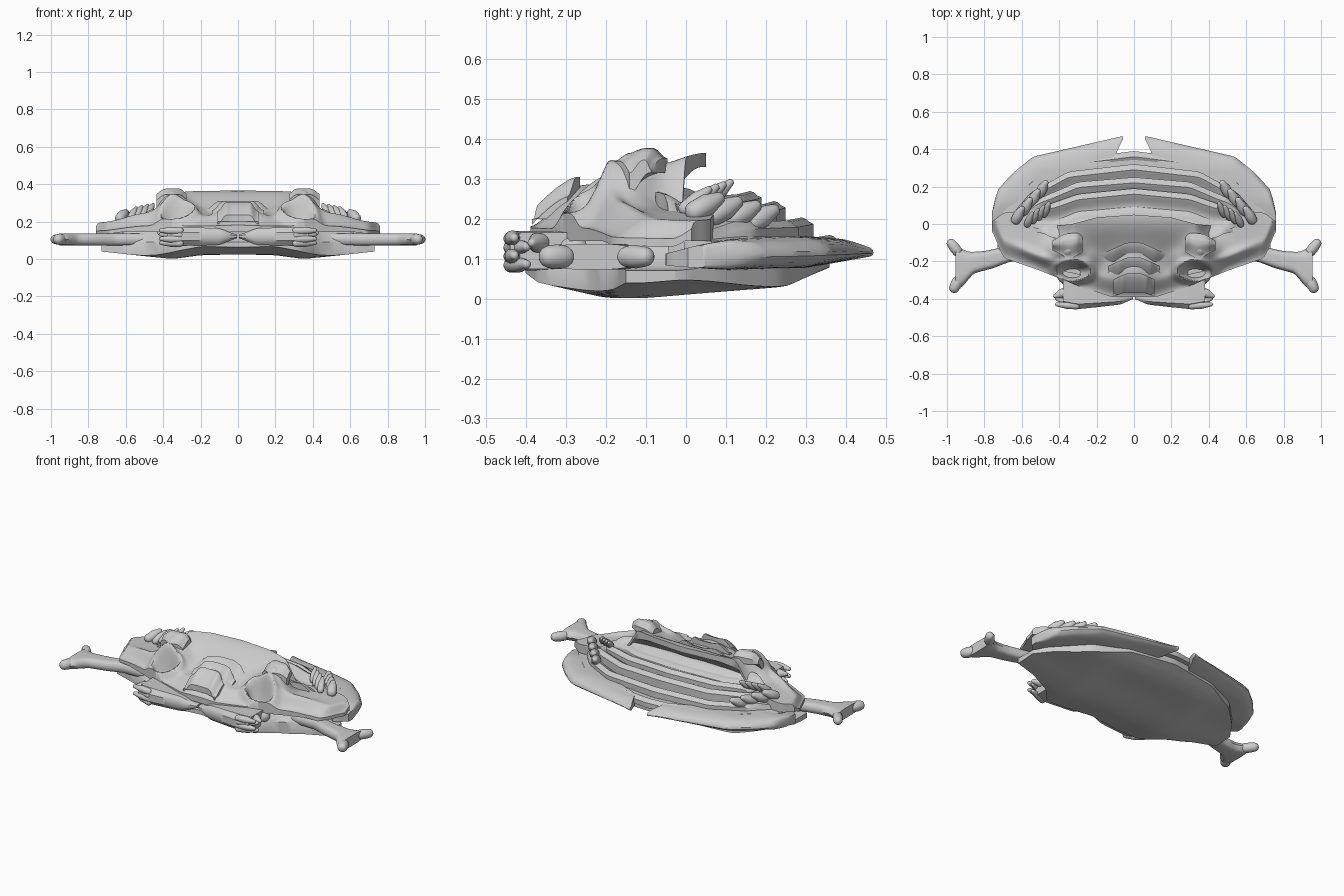
import bpy, bmesh, math
from mathutils import Vector

if "Cube" in bpy.data.objects:
    bpy.data.objects.remove(bpy.data.objects["Cube"])

stone = bpy.data.materials.new("plain_grey")
stone.use_nodes = True
stone.diffuse_color = (0.6, 0.6, 0.6, 1)
stone.node_tree.nodes["Principled BSDF"].inputs["Base Color"].default_value = (0.6, 0.6, 0.6, 1)


def interp(pts, t):
    for (a, p), (b, q) in zip(pts, pts[1:]):
        if t <= b:
            return p + (q - p) * max(0, t - a) / (b - a)
    return pts[-1][1]


def curve(*pts):
    # softened piecewise profile
    return lambda t: sum(interp(pts, t + k * 0.012) for k in (-1, 0, 1)) / 3


def smooth(t):
    t = min(1, max(0, t))
    return t * t * (3 - 2 * t)


def bump(x, y, cx, cy, sx, sy):
    return math.exp(-((x - cx) / sx) ** 2 - ((y - cy) / sy) ** 2)


def finish(name, bm, angle=40, mirror=False):
    bmesh.ops.remove_doubles(bm, verts=bm.verts, dist=0.0001)
    bmesh.ops.recalc_face_normals(bm, faces=bm.faces)
    me = bpy.data.meshes.new(name)
    bm.to_mesh(me)
    bm.free()
    ob = bpy.data.objects.new(name, me)
    bpy.context.collection.objects.link(ob)
    me.materials.append(stone)
    if mirror:
        ob.modifiers.new("mirror", "MIRROR")
    bpy.ops.object.select_all(action="DESELECT")
    ob.select_set(True)
    bpy.context.view_layer.objects.active = ob
    bpy.ops.object.shade_smooth_by_angle(angle=math.radians(angle))


def shell(name, x0, x1, front, back, top, bottom, nx=48, ny=16, mirror=False):
    # closed solid between two plan curves and two height functions
    bm = bmesh.new()
    sheets = []
    for height in (top, bottom):
        sheet = []
        for i in range(nx + 1):
            x = x0 + (x1 - x0) * i / nx
            f, b = front(abs(x)), back(abs(x))
            sheet.append([bm.verts.new((x, f + (b - f) * j / ny, height(abs(x), f + (b - f) * j / ny, j / ny)))
                          for j in range(ny + 1)])
        for i in range(nx):
            for j in range(ny):
                bm.faces.new((sheet[i][j], sheet[i + 1][j], sheet[i + 1][j + 1], sheet[i][j + 1]))
        sheets.append(sheet)
    t, b = sheets
    for k in (0, ny):
        for i in range(nx):
            bm.faces.new((t[i][k], t[i + 1][k], b[i + 1][k], b[i][k]))
    for k in (0, nx):
        for j in range(ny):
            bm.faces.new((t[k][j], t[k][j + 1], b[k][j + 1], b[k][j]))
    finish(name, bm, mirror=mirror)


def blob(name, start, end, r0, r1):
    # rounded tapering finger, mirrored to both sides
    bm = bmesh.new()
    a, b = Vector(start), Vector(end)
    axis = b - a
    rot = axis.to_track_quat("Z", "Y").to_matrix()
    bmesh.ops.create_uvsphere(bm, u_segments=14, v_segments=10, radius=1)
    for v in bm.verts:
        r = r1 if v.co.z > 0 else r0
        v.co = a + axis * (0.5 + 0.5 * max(-1, min(1, v.co.z * 3))) + rot @ (v.co * r)
    finish(name, bm, 60, True)


# lower jaw and flat underside
low_front = curve((0, -0.37), (0.2, -0.405), (0.34, -0.37), (0.44, -0.25), (0.58, -0.18), (0.73, -0.15))
low_back = curve((0, 0.36), (0.3, 0.325), (0.5, 0.24), (0.65, 0.09), (0.73, -0.03))
keel_y = curve((-0.42, 0.05), (-0.2, 0.0), (-0.1, 0.0), (0.25, 0.03), (0.36, 0.08))
keel_x = curve((0, 0.025), (0.2, 0.02), (0.35, 0.0), (0.5, 0.015), (0.73, 0.04))
low_top = curve((0, 0.15), (0.61, 0.15), (0.66, 0.08), (0.73, 0.07))


def low_lip(x, y, v):
    lip = min(0.09, low_top(x))
    return lip + (low_top(x) - lip) * smooth(v * 8)


shell("lower_jaw", -0.73, 0.73, low_front, low_back, low_lip,
      lambda x, y, v: max(0, min(keel_y(y) + keel_x(x) * smooth((0.3 - y) / 0.3), 0.08, low_lip(x, y, v) - 0.01)))

# skull with snout slope, brows and ringed eye hollows
head_front = curve((0, -0.39), (0.12, -0.39), (0.3, -0.33), (0.5, -0.25), (0.7, -0.18), (0.76, -0.03))
head_back = curve((0, 0.05), (0.2, 0.035), (0.33, 0.0), (0.42, -0.01), (0.5, 0.03), (0.6, 0.07), (0.7, 0.06), (0.76, 0.01))


def head_top(x, y, v):
    z = 0.175 + 0.045 * smooth((y - head_front(x)) / 0.1) - 0.025 * smooth((x - 0.5) / 0.26)
    z += 0.145 * smooth((y + 0.26) / 0.31) * (1 - smooth((x - 0.32) / 0.12))
    z += 0.065 * bump(x, y, 0, -0.25, 0.13, 0.09)
    z += 0.11 * bump(x, y, 0.365, -0.15, 0.085, 0.07) + 0.03 * bump(x, y, 0.24, -0.19, 0.05, 0.05)
    eye = math.hypot((x - 0.325) / 0.088, (y + 0.25) / 0.052)
    z += 0.04 * math.exp(-((eye - 1.05) / 0.35) ** 2) - 0.085 * math.exp(-(eye / 0.75) ** 4)
    z += 0.025 * bump(x, y, 0.52, -0.17 + (x - 0.52) * 0.4, 0.11, 0.03)
    return min(z, 0.368)


def head_bottom(x, y, v):
    slab = 1 - smooth((x - 0.38) / 0.08)
    return 0.145 + min(0.185 * smooth((y + 0.13) / 0.17) * slab, head_top(x, y, v) - 0.165)


shell("skull", -0.76, 0.76, head_front, head_back, head_top, head_bottom, 144, 56)

# chevron plates down the snout
for k, (y, z, w) in enumerate(((-0.10, 0.31, 0.18), (-0.18, 0.31, 0.14), (-0.265, 0.305, 0.11))):
    shell("snout_plate_%d" % k, -w, w,
          lambda x: y - 0.10 - 0.3 * max(0, x - 0.04), lambda x: y - 0.45 * max(0, x - 0.04),
          lambda x, yy, v: z - 0.07 * (1 - v) ** 1.4 - 0.05 * smooth((x - w * 0.55) / (w * 0.45)),
          lambda x, yy, v: 0.2, 24, 10)

# blunt brow lobes tilted up to the rear, growing out of the skull
brow_round = curve((0.275, 0), (0.29, 0.7), (0.31, 1), (0.39, 1), (0.415, 0.7), (0.435, 0))
shell("brow_lobe", 0.275, 0.435,
      curve((0.275, -0.15), (0.34, -0.19), (0.435, -0.14)),
      curve((0.275, -0.065), (0.30, -0.045), (0.38, -0.055), (0.435, -0.09)),
      lambda x, y, v: 0.31 + 0.035 * brow_round(x) + 0.032 * smooth(v * 1.6) - 0.025 * smooth((v - 0.75) / 0.25),
      lambda x, y, v: 0.26 + 0.055 * smooth(v * 1.1), 24, 16, True)

# overlapping arched ribs stepping down to the rear
ribs = (
    (0.278, 0.57, curve((0, 0.19), (0.3, 0.16), (0.47, 0.1), (0.57, 0.02))),
    (0.253, 0.62, curve((0, 0.25), (0.3, 0.225), (0.5, 0.14), (0.62, 0.04))),
    (0.212, 0.67, curve((0, 0.32), (0.35, 0.28), (0.55, 0.17), (0.67, 0.03))),
    (0.168, 0.70, curve((0, 0.39), (0.35, 0.345), (0.52, 0.28), (0.65, 0.13), (0.70, 0.07))))
for k, (z, w, back) in enumerate(ribs):
    shell("arched_rib_%d" % k, -w, w,
          lambda x: back(x) - 0.2 + 0.12 * smooth((x / w - 0.7) / 0.3), back,
          lambda x, y, v: z - 0.04 * math.sin(math.pi * v) ** 2 * (1 - smooth((x - 0.45) / 0.1))
          - 0.025 * smooth((v - 0.84) / 0.16) - 0.015 * x / w - (z - 0.15) * 0.5 * smooth((x / w - 0.8) / 0.2),
          lambda x, y, v: 0.11 + 0.3 * (z - 0.16) * smooth(v), 48, 20)

# rear rim plates, thinning to a blade at the edge
rim_front = curve((0.06, 0.46), (0.11, 0.34), (0.5, 0.2), (0.62, 0.0), (0.7, -0.06), (0.76, 0.01))
rim_back = curve((0.06, 0.47), (0.54, 0.36), (0.65, 0.27), (0.74, 0.17), (0.76, 0.03))
rim_rise = curve((-0.08, 0.005), (0.03, 0.03), (0.12, 0.045), (0.3, 0.045), (0.4, 0.035), (0.47, 0.01))
rim_drop = curve((-0.08, 0.015), (0.1, 0.035), (0.3, 0.035), (0.47, 0.008))
edge = lambda v: 0.15 + 0.85 * math.sqrt(max(0, 1 - v ** 4))
rim_mid = curve((-0.08, 0.1), (0.2, 0.11), (0.47, 0.115))
shell("rear_rim_plate", 0.06, 0.76, rim_front, rim_back,
      lambda x, y, v: rim_mid(y) + rim_rise(y) * edge(v),
      lambda x, y, v: rim_mid(y) - rim_drop(y) * edge(v), 40, 12, True)

# clasping fingers at the rib ends
for i in range(4):
    x, y, z = 0.455 + 0.03 * i, 0.11 - 0.018 * i, 0.29 - 0.006 * i
    blob("upper_rib_finger_%d" % i, (x + 0.025, y - 0.055, z - 0.045), (x, y, z), 0.02, 0.01)
    x, y, z = 0.61 - 0.042 * i, 0.07 + 0.046 * i, 0.25 - 0.01 * i
    blob("lower_rib_finger_%d" % i, (x + 0.02, y - 0.045, z - 0.03), (x - 0.01, y + 0.01, z), 0.028, 0.017)

# front paws with curled outer fingers
paw_half = curve((0.005, 0.008), (0.1, 0.045), (0.3, 0.05), (0.38, 0.045))
paw_edge = lambda v: 0.45 + 0.55 * smooth(v * 7)
shell("front_paw", 0.005, 0.38,
      curve((0.005, -0.4), (0.07, -0.43), (0.2, -0.445), (0.3, -0.455), (0.38, -0.44)),
      curve((0.005, -0.33), (0.38, -0.25)),
      lambda x, y, v: 0.12 + paw_half(x) * paw_edge(v),
      lambda x, y, v: 0.12 - paw_half(x) * paw_edge(v), 24, 14, True)
for i in range(4):
    z = 0.15 - 0.022 * i
    blob("paw_finger_%d" % i, (0.31, -0.438, z), (0.41, -0.43 + 0.03 * (i % 2), z + 0.002), 0.02, 0.012)
blob("paw_thumb", (0.36, -0.36, 0.14), (0.42, -0.385, 0.14), 0.025, 0.012)
blob("paw_wrist", (0.3, -0.32, 0.12), (0.37, -0.28, 0.12), 0.04, 0.04)

# bone gripped in the jaws
bone_front = curve((0.5, -0.2), (0.66, -0.2), (0.75, -0.235), (0.86, -0.265), (0.92, -0.34), (0.955, -0.35))
bone_back = curve((0.5, -0.1), (0.68, -0.12), (0.8, -0.145), (0.88, -0.15), (0.955, -0.12))
belly = lambda v: 0.032 * max(0, 1 - (2 * v - 1) ** 4) ** 0.5
shell("bone_shaft", 0.5, 0.955, bone_front, bone_back,
      lambda x, y, v: 0.105 + belly(v), lambda x, y, v: 0.105 - belly(v), 30, 14, True)
blob("bone_rear_knob", (0.945, -0.145, 0.105), (0.976, -0.105, 0.105), 0.029, 0.026)
blob("bone_front_knob", (0.945, -0.31, 0.105), (0.96, -0.34, 0.105), 0.031, 0.029)
